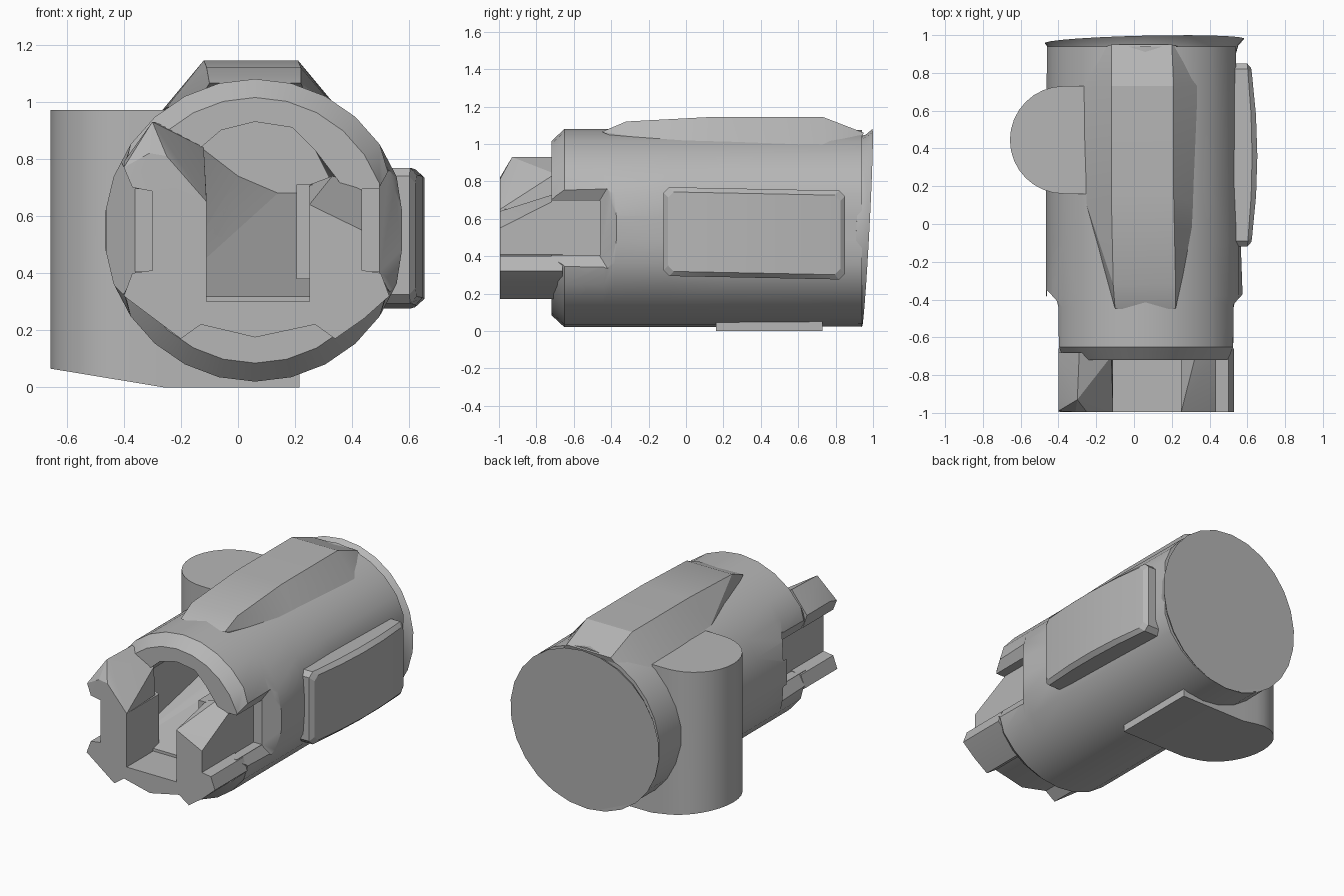
import bpy, bmesh, math

if "Cube" in bpy.data.objects:
    bpy.data.objects.remove(bpy.data.objects["Cube"], do_unlink=True)

CX, CZ, SIDES = 0.06, 0.55, 26

grey = bpy.data.materials.new("plain grey")
grey.use_nodes = True
grey.diffuse_color = (0.47, 0.47, 0.47, 1)
grey.node_tree.nodes["Principled BSDF"].inputs["Base Color"].default_value = (0.47, 0.47, 0.47, 1)


def smooth(obj, angle=30):
    bpy.ops.object.select_all(action="DESELECT")
    obj.select_set(True)
    bpy.context.view_layer.objects.active = obj
    bpy.ops.object.shade_smooth_by_angle(angle=math.radians(angle))


def finish(bm, name, angle=30):
    bmesh.ops.recalc_face_normals(bm, faces=bm.faces)
    mesh = bpy.data.meshes.new(name)
    bm.to_mesh(mesh)
    bm.free()
    mesh.materials.append(grey)
    obj = bpy.data.objects.new(name, mesh)
    bpy.context.collection.objects.link(obj)
    smooth(obj, angle)
    return obj


def hull(name, points, angle=20):
    bm = bmesh.new()
    for p in points:
        bm.verts.new(p)
    bmesh.ops.convex_hull(bm, input=bm.verts)
    loose = [v for v in bm.verts if not v.link_faces]
    bmesh.ops.delete(bm, geom=loose, context="VERTS")
    bmesh.ops.dissolve_limit(bm, angle_limit=0.02, verts=bm.verts, edges=bm.edges)
    return finish(bm, name, angle)


def loft(name, rings, angle=30):
    bm = bmesh.new()
    loops = [[bm.verts.new(p) for p in ring] for ring in rings]
    for a, b in zip(loops, loops[1:]):
        for i in range(len(a)):
            j = (i + 1) % len(a)
            bm.faces.new((a[i], a[j], b[j], b[i]))
    bm.faces.new(loops[0])
    bm.faces.new(loops[-1])
    return finish(bm, name, angle)


def prism(name, profile, y0, y1):
    return loft(name, [[(x, y, z) for x, z in profile] for y in (y0, y1)])


def box_points(x0, x1, y0, y1, z0, z1):
    return [(x, y, z) for x in (x0, x1) for y in (y0, y1) for z in (z0, z1)]


def cut(obj, cutter):
    mod = obj.modifiers.new("cut", "BOOLEAN")
    mod.operation = "DIFFERENCE"
    mod.solver = "EXACT"
    mod.object = cutter
    bpy.ops.object.select_all(action="DESELECT")
    bpy.context.view_layer.objects.active = obj
    obj.select_set(True)
    bpy.ops.object.modifier_apply(modifier=mod.name)
    bpy.data.objects.remove(cutter, do_unlink=True)


def circle(y, r, left=-9, right=9):
    # round section whose sides may be flattened
    ring = []
    for i in range(SIDES):
        a = math.tau * (i + 0.5) / SIDES
        x = CX + r * math.cos(a)
        ring.append((min(max(x, left), right), y, CZ + r * math.sin(a)))
    return ring


# Main barrel with chamfered mouth and flattened front sides
body = loft("barrel", [
    circle(-0.72, 0.465, -0.38, 0.50),
    circle(-0.65, 0.53, -0.405, 0.53),
    circle(-0.44, 0.53, -0.41, 0.535),
    circle(-0.38, 0.53, -0.465, 0.575),
    circle(-0.10, 0.53, -0.465, 0.565),
    circle(0.20, 0.53, -0.465, 0.54),
    circle(0.94, 0.525, -0.48, 0.54)])

# Long bore with arched roof and gently rising floor
arch = [(0.32, 0.73), (0.27, 0.83), (0.19, 0.91), (0.06, 0.93), (-0.06, 0.90), (-0.13, 0.84)]
mouth = [(-0.28, 0.70), (-0.28, 0.30), (0.40, 0.30), (0.40, 0.66)]
bore = [(x, -0.80, z) for x, z in arch + mouth]
bore += [(x, 0.88, z) for x, z in arch + [(0.0, 0.74), (0.14, 0.68), (0.22, 0.68)]]
cut(body, hull("bore_cutter", bore))

# Side notches with flared rims
for side, wall in ((1, 0.435), (-1, -0.30)):
    cut(body, hull("notch_cutter", box_points(wall, wall + side * 0.4, -0.9, -0.46, 0.405, 0.695)))
    rim = wall + side * 0.06
    cut(body, hull("rim_cutter",
                   box_points(rim, rim, -0.9, -0.46, 0.40, 0.70)
                   + box_points(rim + side * 0.10, rim + side * 0.10, -0.9, -0.35, 0.22, 0.88)))
smooth(body)

# Forked front: a U-shaped claw with notched outer sides
prism("front_claw", [
    (-0.20, 0.17), (-0.13, 0.22), (0.06, 0.175), (0.27, 0.22), (0.34, 0.17),
    (0.44, 0.24), (0.53, 0.32), (0.50, 0.40), (0.435, 0.41), (0.435, 0.55),
    (0.34, 0.55), (0.25, 0.64), (0.25, 0.30), (-0.11, 0.30), (-0.11, 0.65),
    (-0.22, 0.70), (-0.30, 0.69), (-0.30, 0.41), (-0.37, 0.40), (-0.40, 0.32)],
    -0.995, -0.66)

# Upper horn on one side, sloping cheek on the other
hull("right_horn", [
    (-0.11, -0.995, 0.65), (-0.25, -0.995, 0.81), (-0.31, -0.995, 0.82),
    (-0.40, -0.99, 0.77), (-0.37, -0.995, 0.70), (-0.30, -0.995, 0.69),
    (-0.30, -0.93, 0.93), (-0.40, -0.92, 0.79), (-0.29, -0.68, 0.93),
    (-0.12, -0.70, 0.84), (-0.40, -0.68, 0.79), (-0.11, -0.70, 0.66),
    (-0.37, -0.68, 0.70)])
hull("left_cheek", [
    (0.25, -0.995, 0.64), (0.34, -0.995, 0.55), (0.435, -0.995, 0.55),
    (0.25, -0.68, 0.71), (0.33, -0.68, 0.74), (0.435, -0.68, 0.71),
    (0.435, -0.68, 0.55), (0.25, -0.68, 0.55)])

# Small stop inside the bore, behind the cheek
hull("inner_stop", box_points(0.205, 0.43, -0.70, -0.46, 0.38, 0.71))

# Faceted ridge along the top
hull("top_ridge", [
    (x, y, z) for y, z, xs in (
        (-0.45, 1.065, (-0.10, 0.22)), (-0.32, 1.12, (-0.11, 0.22)),
        (0.15, 1.145, (-0.12, 0.21)), (0.73, 1.145, (-0.12, 0.21)),
        (0.95, 1.06, (-0.12, 0.20)), (0.73, 0.965, (-0.27, 0.36)),
        (0.10, 0.98, (-0.25, 0.34)), (-0.30, 1.0, (-0.14, 0.25)),
        (0.92, 0.96, (-0.20, 0.30)))
    for x in xs])


# Tilted end cap, flared towards the back
def tilt(ring):
    return [(x - 0.005, y + 0.028 * (z - CZ) / 0.53 + 0.012 * (x - CX) / 0.53, z)
            for x, y, z in ring]


loft("end_cap", [tilt(circle(0.90, 0.49)), tilt(circle(0.935, 0.50)), tilt(circle(0.969, 0.53))])


# Raised side pad with bevelled, gently bowed face
def pad_layer(x, inset, bow):
    y0, y1, z0, z1, c = -0.12 + inset, 0.85 - inset, 0.29 + inset, 0.765 - inset, 0.03
    pts = []
    for y, trim in ((y0, c), (y0 + c, 0), (0.15, 0), (0.36, 0), (0.58, 0), (y1 - c, 0), (y1, c)):
        xx = x + bow * (1 - ((y - 0.36) / 0.48) ** 2)
        pts += [(xx, y, z + 0.02 * (0.1 - y)) for z in (z0 + trim, z1 - trim)]
    return pts


hull("side_pad", pad_layer(0.45, 0, 0) + pad_layer(0.60, 0, 0.025) + pad_layer(0.618, 0.025, 0.035))

# Upright side drum with slanted underside
R, DX, DY = 0.285, -0.372, 0.445
outline = [(0.0, DY + R), (-0.26, DY + R)]
for i in range(17):
    a = math.pi * (0.5 + i / 16)
    outline.append((DX + R * math.cos(a), DY + R * math.sin(a)))
outline += [(-0.26, DY - R), (0.0, DY - R)]
drum = loft("side_drum", [
    [(x, y, 0.165 * max(0, -0.26 - x)) for x, y in outline],
    [(x, y, 0.972) for x, y in outline]])
cut(drum, hull("drum_bore_cutter", bore))
smooth(drum)

# Flat foot below the barrel
hull("foot", box_points(-0.05, 0.215, DY - R, DY + R, 0.0, 0.10))
